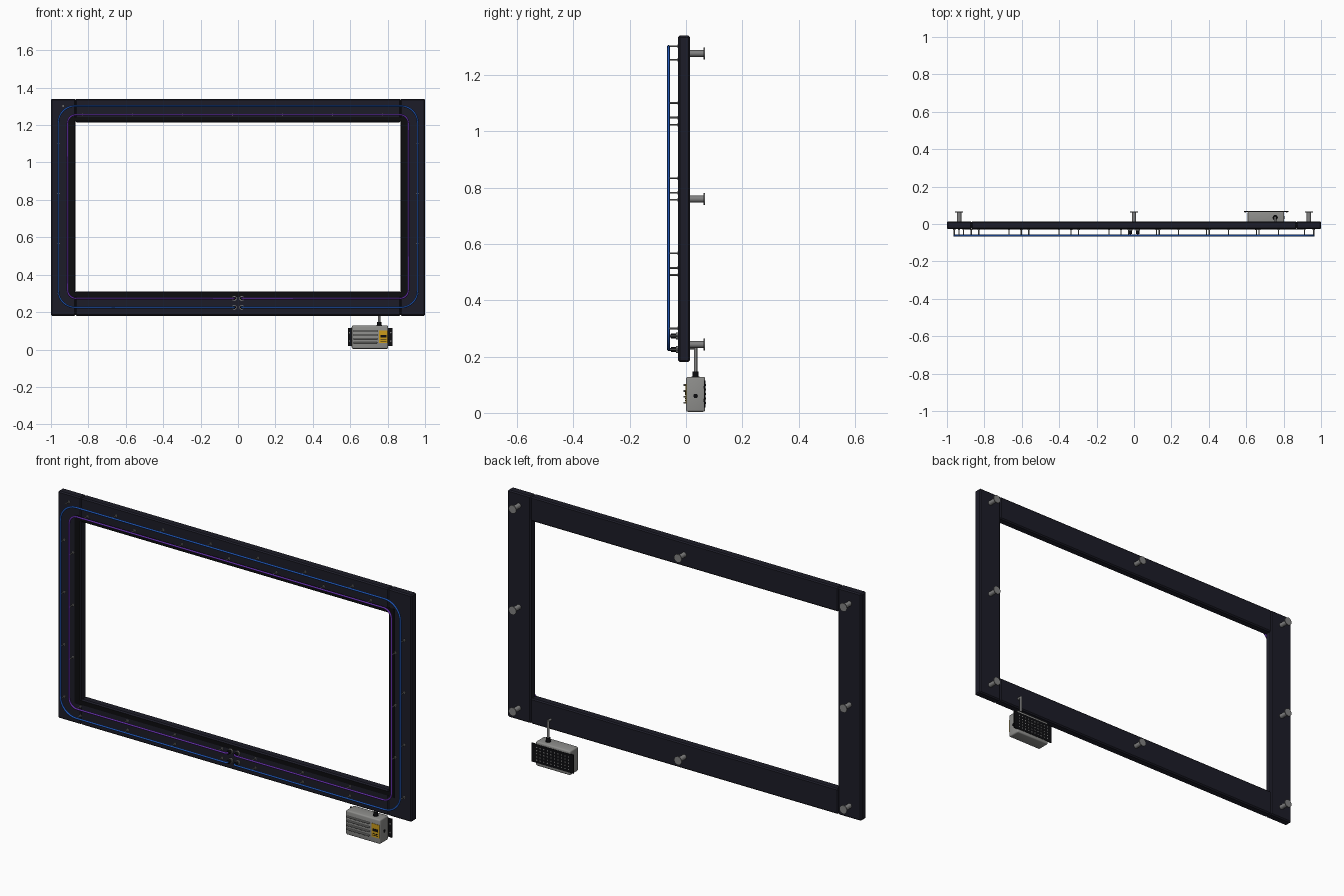
import bpy, bmesh, math
from mathutils import Vector, Matrix

if "Cube" in bpy.data.objects:
    bpy.data.objects.remove(bpy.data.objects["Cube"])


def material(name, r, g, b):
    m = bpy.data.materials.new(name)
    m.use_nodes = True
    m.diffuse_color = (r, g, b, 1)
    m.node_tree.nodes["Principled BSDF"].inputs["Base Color"].default_value = (r, g, b, 1)
    return m


NAVY = material("navy metal", .012, .012, .021)
BLACK = material("black rubber", .004, .004, .005)
BLUE = material("blue glass", .014, .09, .45)
PURPLE = material("purple glass", .13, .03, .4)
STEEL = material("steel", .22, .22, .22)
GREY = material("grey casing", .27, .27, .26)
YELLOW = material("yellow label", .6, .33, .01)


def finish(name, bm, mat, smooth=False):
    mesh = bpy.data.meshes.new(name)
    bmesh.ops.recalc_face_normals(bm, faces=bm.faces)
    bm.to_mesh(mesh)
    bm.free()
    mesh.materials.append(mat)
    ob = bpy.data.objects.new(name, mesh)
    bpy.context.collection.objects.link(ob)
    if smooth:
        bpy.ops.object.select_all(action='DESELECT')
        ob.select_set(True)
        bpy.context.view_layer.objects.active = ob
        bpy.ops.object.shade_smooth_by_angle(angle=math.radians(40))
    return ob


def box(name, x, y, z, mat, bevel=0, segments=1):
    """Box from (low, high) ranges on each axis."""
    bm = bmesh.new()
    bmesh.ops.create_cube(bm, size=1)
    for v in bm.verts:
        v.co = Vector([(r[0] + r[1]) / 2 + c * (r[1] - r[0]) for c, r in zip(v.co, (x, y, z))])
    if bevel:
        bmesh.ops.bevel(bm, geom=bm.edges[:], offset=bevel, segments=segments, affect='EDGES', profile=.5)
    return finish(name, bm, mat, segments > 1)


def add_rod(bm, a, b, radius, sides):
    a, b = Vector(a), Vector(b)
    turn = (b - a).to_track_quat('Z', 'Y').to_matrix().to_4x4()
    bmesh.ops.create_cone(bm, cap_ends=True, segments=sides, radius1=radius, radius2=radius,
                          depth=(b - a).length, matrix=Matrix.Translation((a + b) / 2) @ turn)


def rods(name, pairs, radius, mat, sides=12):
    bm = bmesh.new()
    for a, b in pairs:
        add_rod(bm, a, b, radius, sides)
    return finish(name, bm, mat, True)


# Frame: full-height side posts with the rails between them
FRONT, BACK = -.028, .014
for name, s in (("left", 1), ("right", -1)):
    box(name + "_post", sorted((s * .868, s)), (FRONT, BACK), (.18, 1.34), NAVY, .006)
    box(name + "_inner_trim", sorted((s * .874, s * .903)), (FRONT - .001, FRONT), (.28, 1.245), BLACK)
for name, low, high, t0, t1 in (("top", 1.215, 1.34, 1.221, 1.243), ("bottom", .18, .31, .282, .304)):
    box(name + "_rail", (-.87, .87), (FRONT, BACK), (low, high), NAVY, .006)
    box(name + "_inner_trim", (-.874, .874), (FRONT - .001, FRONT), (t0, t1), BLACK)

# Two glass tubes: rounded loops, open at the bottom centre with ends bent back
TUBE_Y = -.062


def glass_loop(name, half, low, high, radius, mat):
    points = [(.02, FRONT, low), (.02, TUBE_Y + .006, low), (.026, TUBE_Y, low)]
    for cx, cz, start in ((half - radius, low + radius, -90), (half - radius, high - radius, 0),
                          (radius - half, high - radius, 90), (radius - half, low + radius, 180)):
        for i in range(9):
            a = math.radians(start + i * 90 / 8)
            points.append((cx + radius * math.cos(a), TUBE_Y, cz + radius * math.sin(a)))
    points += [(-x, y, z) for x, y, z in reversed(points[:3])]
    curve = bpy.data.curves.new(name, 'CURVE')
    curve.dimensions = '3D'
    curve.bevel_depth = .005
    curve.bevel_resolution = 2
    curve.use_fill_caps = True
    spline = curve.splines.new('POLY')
    spline.points.add(len(points) - 1)
    for p, co in zip(spline.points, points):
        p.co = (*co, 1)
    curve.materials.append(mat)
    bpy.context.collection.objects.link(bpy.data.objects.new(name, curve))


glass_loop("outer_tube", .961, .225, 1.302, .09, BLUE)
glass_loop("inner_tube", .911, .273, 1.255, .045, PURPLE)

# Electrode sleeves where the tube ends meet the frame
ends = [(x, z) for x in (-.02, .02) for z in (.225, .273)]
rods("electrode_sleeves", [((x, FRONT, z), (x, TUBE_Y + .008, z)) for x, z in ends], .009, BLACK)
rods("electrode_collars", [((x, FRONT, z), (x, FRONT - .008, z)) for x, z in ends], .013, STEEL)


# Thin stalks that hold the tubes
def row(start, count):
    return [start + .267 * i for i in range(count)]


spots = [(x, 1.302) for x in row(-.935, 4) + row(.135, 3)]
spots += [(x, 1.255) for x in row(-.83, 7)]
spots += [(x, .225) for x in row(-.87, 4) + row(.12, 3)]
spots += [(x, .273) for x in row(-.87, 4) + row(.12, 3)]
for s in (-1, 1):
    spots += [(s * .961, z) for z in row(.3, 4)]
    spots += [(s * .911, z) for z in row(.49 if s > 0 else .515, 3)]
rods("tube_stalks", [((x, FRONT, z), (x, TUBE_Y, z)) for x, z in spots], .003, STEEL, 8)
rods("stalk_feet", [((x, FRONT, z), (x, FRONT - .003, z)) for x, z in spots], .006, STEEL, 8)

# Wall standoffs on the back: barrel plus end flange
mounts = [(x, z) for x in (-.935, 0, .935) for z in (.243, .76, 1.277) if x or z != .76]
rods("wall_standoffs", [((x, BACK, z), (x, .062, z)) for x, z in mounts], .012, STEEL, 20)
rods("standoff_flanges", [((x, .062, z), (x, .067, z)) for x, z in mounts], .021, STEEL, 20)

# Power supply casing with front cooling fins
box("supply_casing", (.608, .803), (0, .068), (.004, .128), GREY, .007, 3)
for i in range(4):
    z = .036 + .021 * i
    box("cooling_fin", (.618, .745), (-.009, .002), (z - .003, z + .003), GREY, .001)

# Mounting plate on the back with a grid of vent dots
box("mounting_plate", (.588, .826), (.064, .0695), (.02, .115), BLACK)
rods("plate_vents", [((.615 + .02 * i, .069, .035 + .016 * j), (.615 + .02 * i, .0702, .035 + .016 * j))
                     for i in range(10) for j in range(5)], .0035, STEEL, 8)
for x in (.596, .817):
    rods("plate_screws", [((x, .062, z), (x, .065, z)) for z in (.045, .09)], .004, STEEL, 8)

# Warning label on the front
box("warning_label", (.755, .8), (-.002, .001), (.034, .102), YELLOW)
box("label_panel", (.762, .793), (-.003, 0), (.064, .077), BLACK)
for z in (.042, .05):
    box("label_line", (.762, .793), (-.003, 0), (z, z + .003), BLACK)

# Cable from the casing up behind the frame, with its gland
rods("cable_gland", [((.755, .034, .126), (.755, .034, .147))], .011, BLACK, 12)
rods("cable_conduit", [((.755, .034, .14), (.755, .034, .235))], .006, STEEL, 12)
rods("conduit_bend", [((.755, .034, .232), (.755, BACK - .002, .232))], .006, STEEL, 12)
rods("side_knockout", [((.802, .034, .06), (.8045, .034, .06))], .008, BLACK, 16)
rods("top_knockout", [((.755, .034, .127), (.755, .034, .13))], .014, BLACK, 16)
